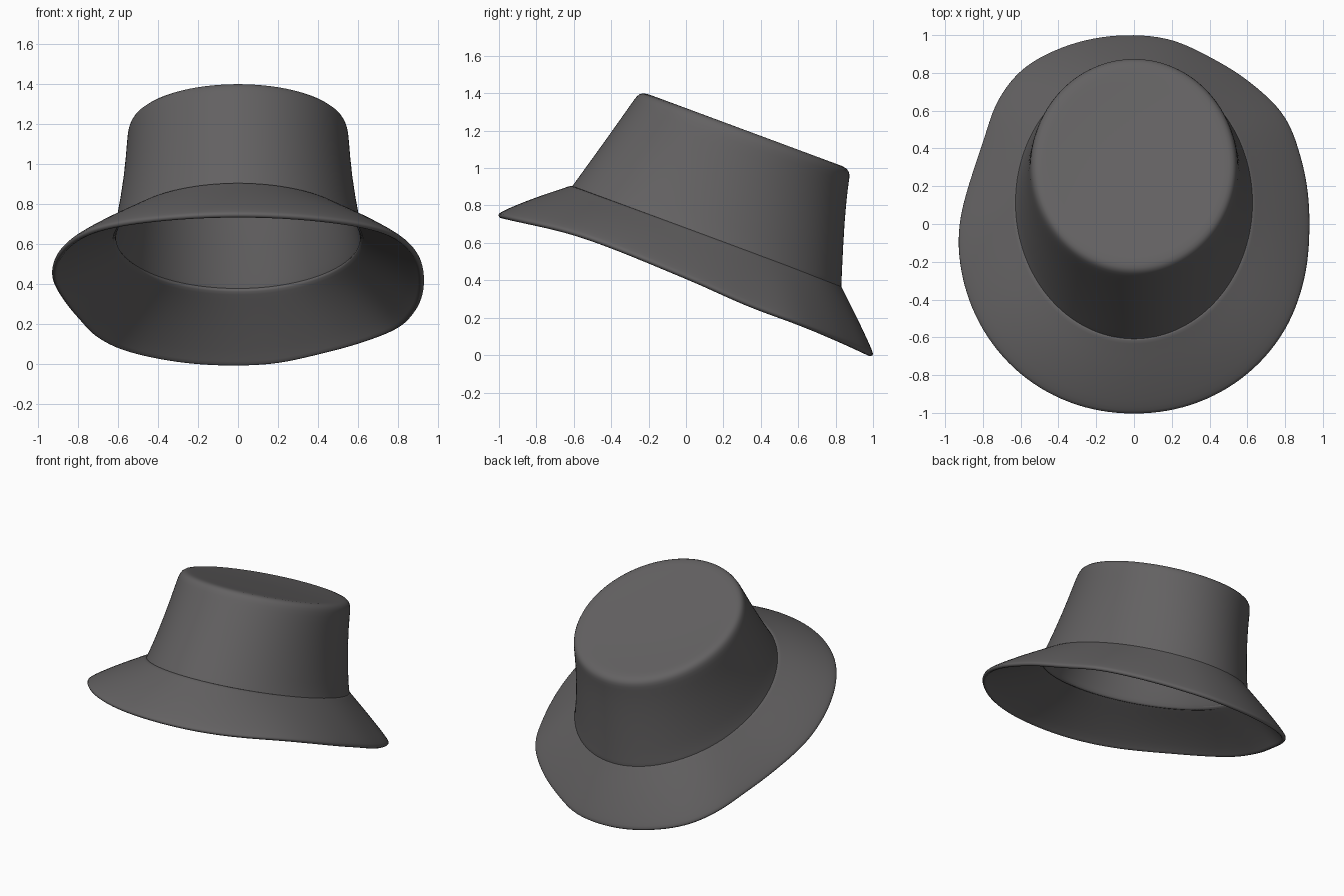
import bpy, bmesh, math
from mathutils import Vector

if "Cube" in bpy.data.objects:
    bpy.data.objects.remove(bpy.data.objects["Cube"])

N = 72
ANGLES = [2 * math.pi * i / N for i in range(N)]
felt = bpy.data.materials.new("dark_felt")
felt.diffuse_color = (0.125, 0.12, 0.122, 1)
felt.use_nodes = True
felt.node_tree.nodes["Principled BSDF"].inputs["Base Color"].default_value = felt.diffuse_color


def hermite(pts, t):
    """Smooth curve through sorted (t, value) pairs."""
    k = 0
    while k < len(pts) - 2 and t > pts[k + 1][0]:
        k += 1

    def slope(i):
        a, b = pts[max(i - 1, 0)], pts[min(i + 1, len(pts) - 1)]
        return (b[1] - a[1]) / (b[0] - a[0])
    (t0, v0), (t1, v1) = pts[k], pts[k + 1]
    h = t1 - t0
    s = (t - t0) / h
    return ((2*s**3 - 3*s**2 + 1) * v0 + (s**3 - 2*s**2 + s) * h * slope(k)
            + (3*s**2 - 2*s**3) * v1 + (s**3 - s**2) * h * slope(k + 1))


def tilted_ring(front, back, half_width):
    """Ellipse spanning the front and back (y, z) points."""
    (y0, z0), (y1, z1) = front, back
    return [Vector((half_width * math.cos(a),
                    (y0 + y1) / 2 + (y1 - y0) / 2 * math.sin(a),
                    (z0 + z1) / 2 + (z1 - z0) / 2 * math.sin(a))) for a in ANGLES]


def loft(name, rings, thickness, cap=False):
    bm = bmesh.new()
    loops = [[bm.verts.new(p) for p in ring] for ring in rings]
    for a, b in zip(loops, loops[1:]):
        for i in range(N):
            j = (i + 1) % N
            bm.faces.new((a[i], a[j], b[j], b[i]))
    if cap:
        mid = bm.verts.new(sum(rings[-1], Vector()) / N)
        for i in range(N):
            bm.faces.new((loops[-1][i], loops[-1][(i + 1) % N], mid))
    for f in bm.faces:
        f.smooth = True
    me = bpy.data.meshes.new(name)
    bm.to_mesh(me)
    bm.free()
    me.materials.append(felt)
    ob = bpy.data.objects.new(name, me)
    bpy.context.collection.objects.link(ob)
    sol = ob.modifiers.new("cloth", "SOLIDIFY")
    sol.thickness = thickness
    sol.offset = -1
    sub = ob.modifiers.new("smooth", "SUBSURF")
    sub.levels = sub.render_levels = 1
    return ob


# Crown: tilted ellipses from the seam to the rounded top edge
crown_rings = [tilted_ring(*r) for r in [
    ((-0.628, 0.872), (0.832, 0.35), 0.638),
    ((-0.612, 0.9), (0.832, 0.385), 0.627),
    ((-0.575, 0.95), (0.835, 0.46), 0.608),
    ((-0.43, 1.15), (0.848, 0.72), 0.568),
    ((-0.31, 1.32), (0.866, 0.90), 0.555),
    ((-0.275, 1.37), (0.876, 0.95), 0.55),
    ((-0.252, 1.399), (0.874, 0.985), 0.537),
    ((-0.215, 1.402), (0.842, 1.012), 0.51),
    ((-0.15, 1.375), (0.77, 1.032), 0.45),
    ((0.08, 1.285), (0.54, 1.11), 0.22)]]
loft("crown", crown_rings, 0.02, cap=True)

# Brim outline seen from above, and its height by depth
outline = [(0.935, 0), (0.89, 0.35), (0.805, 0.57), (0.63, 0.745), (0.4, 0.89),
           (0.2, 0.98), (0, 1.005), (-0.2, 0.99), (-0.42, 0.925), (-0.6, 0.82),
           (-0.73, 0.65), (-0.8, 0.45), (-0.87, 0.24), (-0.935, -0.06),
           (-0.91, -0.3), (-0.8, -0.57), (-0.59, -0.81), (-0.3, -0.965), (0, -1.01),
           (0.3, -0.965), (0.59, -0.81), (0.8, -0.57), (0.91, -0.28)]
height = [(-1.01, 0.75), (-0.57, 0.645), (0, 0.42), (0.34, 0.27), (0.61, 0.17),
          (0.85, 0.07), (1.005, -0.002)]
polar = [(math.atan2(y, x) % (2 * math.pi), math.hypot(x, y)) for x, y in outline]
polar = ([(a - 2 * math.pi, r) for a, r in polar[-2:]] + polar
         + [(a + 2 * math.pi, r) for a, r in polar[:2]])
edge = []
for a in ANGLES:
    r = hermite(polar, a)
    y = r * math.sin(a)
    edge.append(Vector((r * math.cos(a), y, hermite(height, y))))

# Brim: sloping skirt from the seam (tucked against the crown) to the wavy outline
seam = tilted_ring((-0.608, 0.91), (0.822, 0.385), 0.622)
brim_rings = [edge]
for t, lift in [(0.96, 0.006), (0.85, 0.012), (0.5, 0.012), (0.2, 0.004), (0.05, 0), (0, 0)]:
    brim_rings.append([s.lerp(e, t) + Vector((0, 0, lift)) for s, e in zip(seam, edge)])
loft("brim", brim_rings, 0.028)
